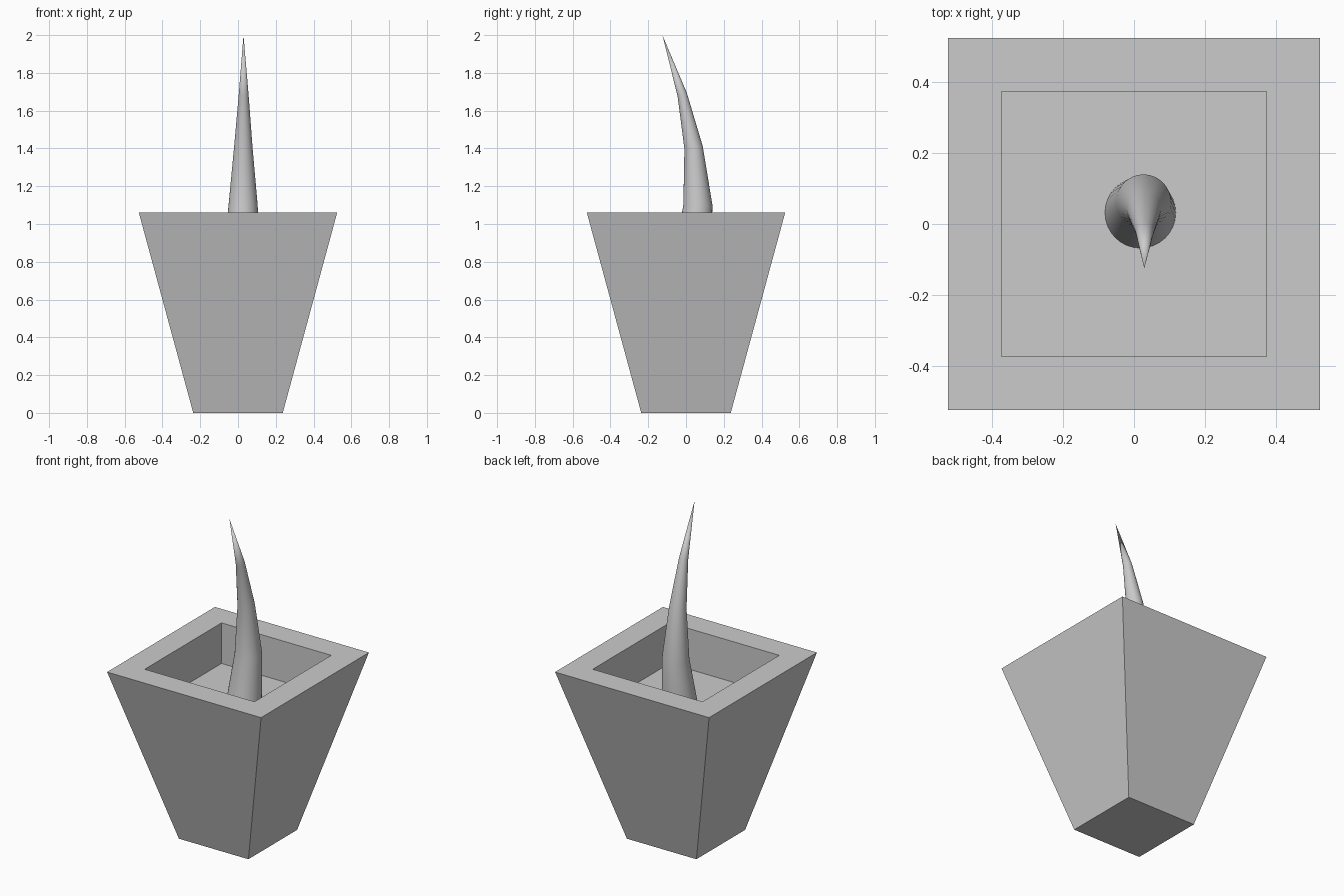
import bpy, bmesh, math
from mathutils import Vector, Matrix

cube = bpy.data.objects.get("Cube")
if cube:
    bpy.data.objects.remove(cube, do_unlink=True)

GREY = (0.6, 0.6, 0.6, 1.0)
mat = bpy.data.materials.new("plain_grey")
mat.use_nodes = True
mat.diffuse_color = GREY
mat.node_tree.nodes["Principled BSDF"].inputs["Base Color"].default_value = GREY


def finish(bm, name):
    bmesh.ops.recalc_face_normals(bm, faces=bm.faces)
    mesh = bpy.data.meshes.new(name)
    bm.to_mesh(mesh)
    bm.free()
    mesh.materials.append(mat)
    obj = bpy.data.objects.new(name, mesh)
    bpy.context.collection.objects.link(obj)
    return obj


def ring(bm, centre, radius, sides, turn=0.0, tilt=0.0):
    """Regular polygon of vertices, tipped about x by tilt."""
    rot = Matrix.Rotation(tilt, 3, 'X')
    verts = []
    for i in range(sides):
        a = turn + math.tau * i / sides
        offset = Vector((math.cos(a), math.sin(a), 0)) * radius
        verts.append(bm.verts.new(Vector(centre) + rot @ offset))
    return verts


def bridge(bm, a, b):
    n = len(a)
    for i in range(n):
        j = (i + 1) % n
        bm.faces.new((a[i], a[j], b[j], b[i]))


# Square tapered pot: outside, rim, straight recess and soil floor
FLOOR, RIM = 0.81, 1.06
bm = bmesh.new()
loops = [ring(bm, (0, 0, z), half * math.sqrt(2), 4, math.pi / 4)
         for half, z in ((0.237, 0), (0.525, RIM), (0.374, RIM), (0.374, FLOOR))]
for lower, upper in zip(loops, loops[1:]):
    bridge(bm, lower, upper)
bm.faces.new(loops[0])
bm.faces.new(loops[-1])
finish(bm, "pot")

# Curved sprout tapering to a point and leaning forward: centre, radius, tilt
SPINE = (((0.018, 0.032, FLOOR), 0.100, 0.0),
         ((0.027, 0.063, 1.10), 0.077, 0.0),
         ((0.028, 0.040, 1.405), 0.049, 0.15),
         ((0.030, -0.020, 1.685), 0.026, 0.35))
bm = bmesh.new()
loops = [ring(bm, c, r, 32, tilt=t) for c, r, t in SPINE]
for lower, upper in zip(loops, loops[1:]):
    bridge(bm, lower, upper)
tip = bm.verts.new((0.029, -0.125, 2.0))
top = loops[-1]
for i in range(len(top)):
    bm.faces.new((top[i], top[(i + 1) % len(top)], tip))
bm.faces.new(loops[0])
sprout = finish(bm, "sprout")

# Smooth the sprout only
bpy.ops.object.select_all(action='DESELECT')
sprout.select_set(True)
bpy.context.view_layer.objects.active = sprout
bpy.ops.object.shade_smooth_by_angle(angle=math.radians(40))
